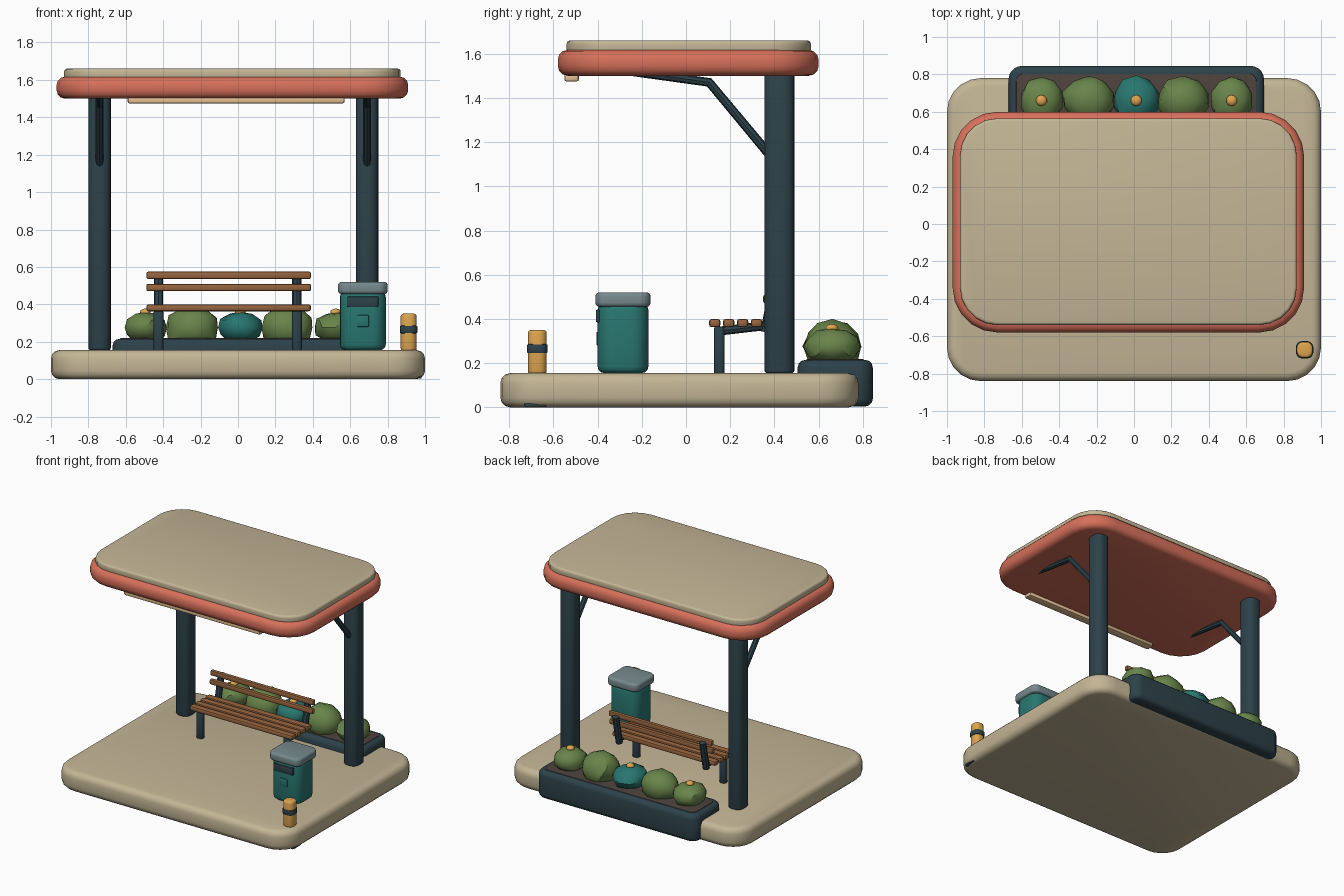
import bpy, bmesh, math, random
from mathutils import Vector

random.seed(4)
if "Cube" in bpy.data.objects:
    bpy.data.objects.remove(bpy.data.objects["Cube"])


def material(name, r, g, b):
    """Flat material from 0-255 display values."""
    lin = [((c / 255 + 0.055) / 1.055) ** 2.4 for c in (r, g, b)] + [1]
    m = bpy.data.materials.new(name)
    m.use_nodes = True
    m.diffuse_color = lin
    m.node_tree.nodes["Principled BSDF"].inputs["Base Color"].default_value = lin
    return m


STONE = material("warm stone", 196, 182, 150)
CORAL = material("coral", 214, 112, 90)
STEEL = material("dark slate", 45, 66, 74)
WOOD = material("wood", 150, 100, 62)
LEAF = material("leaf green", 104, 132, 74)
TEAL = material("teal", 40, 118, 112)
GREY = material("blue grey", 118, 138, 142)
AMBER = material("amber", 222, 165, 80)
SOIL = material("soil", 78, 67, 62)
GLOW = material("pale lamp", 236, 198, 152)


def finish(ob, mat, angle=35):
    ob.data.materials.append(mat)
    bpy.ops.object.select_all(action='DESELECT')
    ob.select_set(True)
    bpy.context.view_layer.objects.active = ob
    if ob.type == 'CURVE':
        bpy.ops.object.convert(target='MESH')
        ob = bpy.context.object
    bpy.ops.object.shade_smooth_by_angle(angle=math.radians(angle))
    return ob


def from_bmesh(name, bm, mat, angle=35):
    bmesh.ops.recalc_face_normals(bm, faces=bm.faces)
    me = bpy.data.meshes.new(name)
    bm.to_mesh(me)
    bm.free()
    ob = bpy.data.objects.new(name, me)
    bpy.context.collection.objects.link(ob)
    return finish(ob, mat, angle)


def slab(name, xs, ys, zs, radius, bevel, mat, segs=5, steps=3):
    """Rounded rectangle lofted upward with rounded top and bottom edges."""
    arc = [math.pi / 2 * i / steps for i in range(steps + 1)]
    layers = [(bevel * (1 - math.sin(a)), zs[0] + bevel * (1 - math.cos(a))) for a in arc]
    layers += [(d, zs[0] + zs[1] - z) for d, z in reversed(layers)]
    bm = bmesh.new()
    rings = []
    for inset, z in layers:
        r = max(radius - inset, 0.002)
        ring = []
        for k, (sx, sy) in enumerate(((1, 1), (0, 1), (0, 0), (1, 0))):
            cx = xs[1] - inset - r if sx else xs[0] + inset + r
            cy = ys[1] - inset - r if sy else ys[0] + inset + r
            for i in range(segs + 1):
                a = math.pi / 2 * (k + i / segs)
                ring.append(bm.verts.new((cx + r * math.cos(a), cy + r * math.sin(a), z)))
        rings.append(ring)
    for lo, hi in zip(rings, rings[1:]):
        for i in range(len(lo)):
            j = (i + 1) % len(lo)
            bm.faces.new((lo[i], lo[j], hi[j], hi[i]))
    bm.faces.new(rings[0][::-1])
    bm.faces.new(rings[-1])
    bmesh.ops.remove_doubles(bm, verts=bm.verts, dist=1e-5)
    return from_bmesh(name, bm, mat)


def tube(name, points, radius, mat):
    cu = bpy.data.curves.new(name, 'CURVE')
    cu.dimensions = '3D'
    cu.bevel_depth = radius
    cu.bevel_resolution = 2
    cu.use_fill_caps = True
    sp = cu.splines.new('POLY')
    sp.points.add(len(points) - 1)
    for p, co in zip(sp.points, points):
        p.co = (*co, 1)
    ob = bpy.data.objects.new(name, cu)
    bpy.context.collection.objects.link(ob)
    return finish(ob, mat)


def blob(name, centre, size, mat, jitter=0.0, detail=2, angle=35):
    """Faceted ball with slightly uneven surface."""
    bm = bmesh.new()
    bmesh.ops.create_icosphere(bm, subdivisions=detail, radius=1)
    for v in bm.verts:
        v.co *= 1 + random.uniform(-jitter, jitter)
        v.co = Vector(c + s * k for c, s, k in zip(centre, size, v.co))
    return from_bmesh(name, bm, mat, angle)


# Paved base
slab("base", (-1, 1), (-0.84, 0.78), (0, 0.155), 0.18, 0.045, STONE)
slab("base_side_marker", (0.94, 0.982), (-0.73, -0.63), (0.004, 0.018), 0.01, 0.003, STEEL)

# Canopy
slab("roof", (-0.97, 0.91), (-0.58, 0.60), (1.5, 1.617), 0.24, 0.045, CORAL)
slab("roof_cap", (-0.93, 0.87), (-0.54, 0.565), (1.6, 1.66), 0.2, 0.016, STONE)
slab("roof_lamp", (-0.59, 0.57), (-0.55, -0.485), (1.475, 1.51), 0.012, 0.008, GLOW, 2, 2)

# Posts with bent braces
for side, x in (("right", -0.74), ("left", 0.69)):
    slab(side + "_post", (x - 0.06, x + 0.06), (0.355, 0.49), (0.155, 1.52), 0.05, 0.012, STEEL)
    tube(side + "_brace", [(x, 0.38, 1.14), (x, 0.105, 1.47), (x, -0.26, 1.522)], 0.021, STEEL)

# Bench
bench_x = (-0.49, 0.39)
for i in range(4):
    y = 0.13 + 0.063 * i
    slab(f"seat_slat_{i + 1}", bench_x, (y - 0.026, y + 0.026), (0.363, 0.4), 0.014, 0.012, WOOD, 2, 2)
for i, z in enumerate((0.49, 0.555)):
    y = 0.355 + 0.008 * i
    slab(f"back_slat_{i + 1}", bench_x, (y - 0.006, y + 0.026), (z - 0.02, z + 0.02), 0.01, 0.01, WOOD, 2, 2)
for side, x in (("right", -0.425), ("left", 0.315)):
    slab(side + "_bench_leg", (x - 0.026, x + 0.026), (0.127, 0.175), (0.15, 0.365), 0.018, 0.008, STEEL, 3, 2)
    tube(side + "_bench_frame", [(x, 0.15, 0.345), (x, 0.365, 0.37)], 0.02, STEEL)
    tube(side + "_back_support", [(x, 0.36, 0.34), (x, 0.405, 0.555)], 0.025, STEEL)

# Litter bin
slab("bin_body", (0.545, 0.79), (-0.4, -0.17), (0.155, 0.47), 0.075, 0.03, TEAL)
slab("bin_lid", (0.535, 0.8), (-0.41, -0.16), (0.455, 0.52), 0.05, 0.018, GREY)
slab("bin_slot", (0.585, 0.75), (-0.408, -0.385), (0.385, 0.442), 0.006, 0.006, STEEL, 2, 2)
slab("bin_panel", (0.635, 0.7), (-0.405, -0.39), (0.28, 0.342), 0.004, 0.004, TEAL, 2, 2)

# Bollard
slab("bollard", (0.87, 0.955), (-0.715, -0.63), (0.15, 0.35), 0.034, 0.014, AMBER)
slab("bollard_band", (0.866, 0.959), (-0.719, -0.626), (0.245, 0.286), 0.034, 0.006, STEEL, 5, 2)

# Planter with shrubs and blooms
slab("planter", (-0.67, 0.695), (0.505, 0.845), (0.004, 0.215), 0.07, 0.035, STEEL)
slab("planter_soil", (-0.63, 0.655), (0.545, 0.803), (0.2, 0.219), 0.04, 0.003, SOIL)
shrubs = (
    (-0.495, 0.115, 0.085, LEAF), (-0.24, 0.145, 0.12, LEAF), (0.012, 0.12, 0.085, TEAL),
    (0.265, 0.145, 0.12, LEAF), (0.522, 0.115, 0.085, LEAF))
for i, (x, half_width, half_height, mat) in enumerate(shrubs):
    blob(f"shrub_{i + 1}", (x, 0.662, 0.275), (half_width, 0.13, half_height), mat, 0.06)
    if i % 2 == 0:
        blob(f"bloom_{i + 1}", (x, 0.66, 0.358), (0.03, 0.03, 0.02), AMBER)
